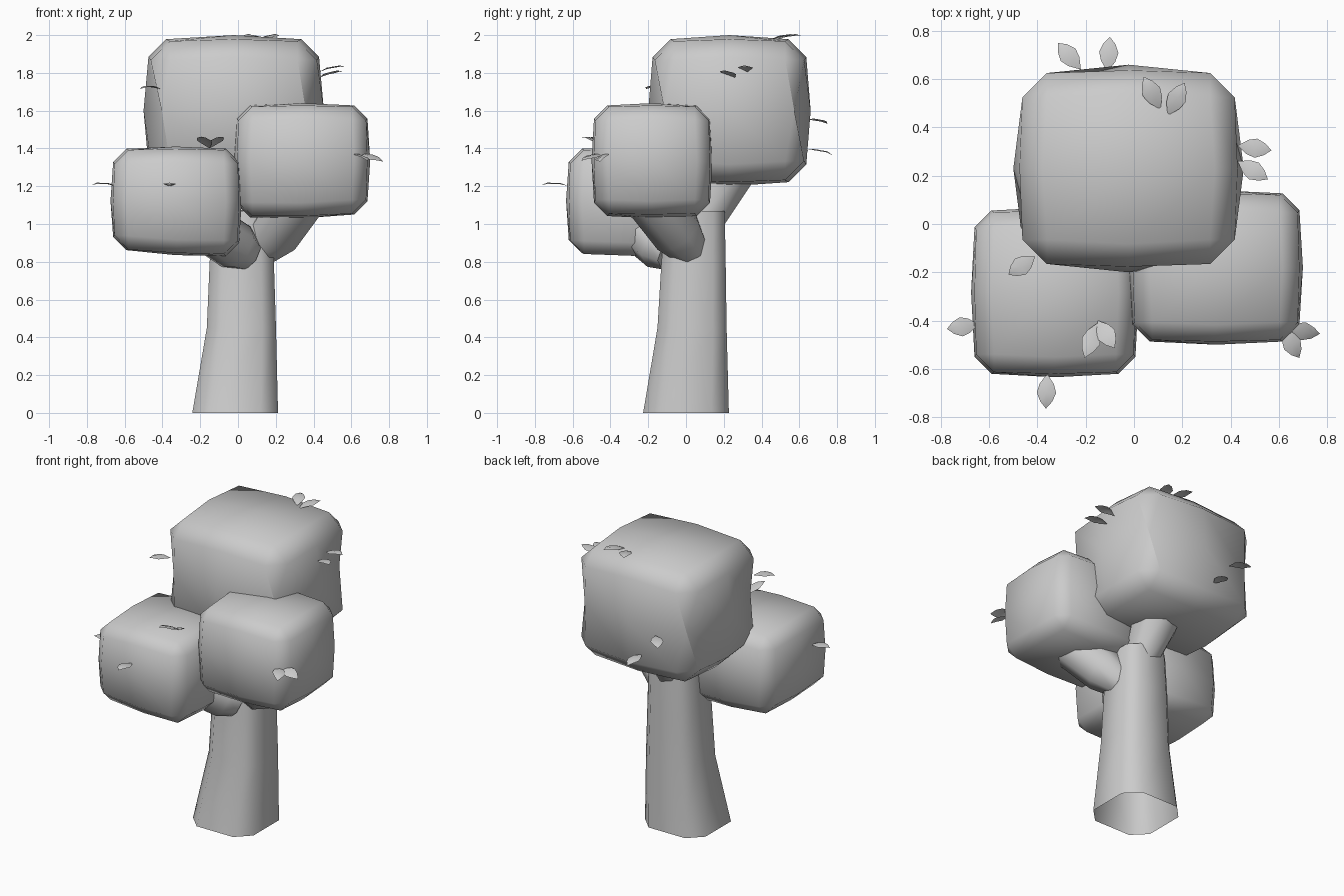
import bpy, bmesh, math
from mathutils import Vector

cube = bpy.data.objects.get("Cube")
if cube:
    bpy.data.objects.remove(cube, do_unlink=True)

# One plain grey for the whole tree
GREY = (0.6, 0.6, 0.6, 1.0)
grey = bpy.data.materials.new("plain_grey")
grey.use_nodes = True
grey.diffuse_color = GREY
grey.node_tree.nodes["Principled BSDF"].inputs["Base Color"].default_value = GREY


def finish(name, bm, angle):
    """Turn a bmesh into a smooth-shaded object."""
    mesh = bpy.data.meshes.new(name)
    bm.to_mesh(mesh)
    bm.free()
    mesh.materials.append(grey)
    obj = bpy.data.objects.new(name, mesh)
    bpy.context.collection.objects.link(obj)
    bpy.ops.object.select_all(action="DESELECT")
    obj.select_set(True)
    bpy.context.view_layer.objects.active = obj
    bpy.ops.object.shade_smooth_by_angle(angle=math.radians(angle))


def tube(name, rings, axis=None, flat=0.42, capped=True):
    """Loft a chamfered square through rings of (centre, half width)."""
    bm = bmesh.new()
    axis = axis or Vector(rings[-1][0]) - Vector(rings[0][0])
    turn = axis.to_track_quat("Z", "Y")
    outline = []
    for i in range(4):
        for side in (-flat, flat):
            c, s = math.cos(i * math.pi / 2), math.sin(i * math.pi / 2)
            outline.append(Vector((c - s * side, s + c * side, 0)))
    loops = [[bm.verts.new(Vector(centre) + turn @ (p * half)) for p in outline]
             for centre, half in rings]
    for low, high in zip(loops, loops[1:]):
        for i in range(8):
            j = (i + 1) % 8
            bm.faces.new((low[i], low[j], high[j], high[i]))
    if capped:
        bm.faces.new(loops[0][::-1])
    bm.faces.new(loops[-1])
    finish(name, bm, 50)


def clump(name, low, high, bevel, bulge, slope=0.0):
    """Bulging block of foliage with chamfered edges."""
    low, high = Vector(low), Vector(high)
    centre, half = (low + high) / 2, (high - low) / 2
    bm = bmesh.new()
    bmesh.ops.create_cube(bm, size=2)
    bmesh.ops.subdivide_edges(bm, edges=bm.edges[:], cuts=1, use_grid_fill=True)
    rim = [e for e in bm.edges if e.calc_face_angle(0) > 1]
    for v in bm.verts:
        sign = Vector([round(c) for c in v.co])
        shrink = 1 - bulge * (sum(abs(c) for c in sign) - 1)
        v.co = centre + Vector([s * h * shrink for s, h in zip(sign, half)])
        if sign.z < 0:
            v.co.z -= slope * sign.x
    bmesh.ops.bevel(bm, geom=rim, offset=bevel, segments=1,
                    affect="EDGES", profile=0.5)
    finish(name, bm, 80)


def leaf(name, base, tip, normal=(0, 0, 1), width=0.08):
    """Thin pointed leaf with a slight arch."""
    base, tip, normal = Vector(base), Vector(tip), Vector(normal)
    along = tip - base
    side = along.cross(normal).normalized() * width / 2
    lift = side.cross(along).normalized() * 0.015
    bm = bmesh.new()
    rows = []
    for t, w in ((0.3, 0.75), (0.55, 1), (0.8, 0.62)):
        mid = base + along * t + lift
        rows.append([bm.verts.new(mid + side * w * s - lift * 0.4 * abs(s))
                     for s in (-1, 0, 1)])
    first, last = bm.verts.new(base), bm.verts.new(tip)
    for k in (0, 1):
        bm.faces.new((first, rows[0][k], rows[0][k + 1]))
        for a, b in zip(rows, rows[1:]):
            bm.faces.new((a[k], b[k], b[k + 1], a[k + 1]))
        bm.faces.new((rows[-1][k], last, rows[-1][k + 1]))
    bmesh.ops.recalc_face_normals(bm, faces=bm.faces[:])
    finish(name, bm, 40)


# Trunk, open underneath, and branches
tube("trunk", [((-0.015, 0, 0), 0.227), ((0.018, 0.032, 0.45), 0.183),
               ((0.02, 0.04, 0.8), 0.17), ((0.025, 0.05, 1.07), 0.155)],
     Vector((0, 0, 1)), flat=0.6, capped=False)
tube("top_branch", [((0.03, 0.1, 1.03), 0.1), ((0, 0.23, 1.32), 0.15)])
tube("left_branch", [((0.11, 0.03, 0.86), 0.09), ((0.2, -0.05, 0.96), 0.13),
                     ((0.34, -0.2, 1.15), 0.13)])
tube("right_branch", [((0.05, -0.07, 0.84), 0.09), ((-0.01, -0.13, 0.88), 0.12),
                      ((-0.25, -0.32, 1.04), 0.12)])

# Foliage
clump("top_foliage", (-0.5, -0.2, 1.2), (0.455, 0.66, 2.0), 0.095, 0.053)
clump("left_foliage", (-0.02, -0.5, 1.03), (0.7, 0.14, 1.64), 0.07, 0.04, -0.008)
clump("right_foliage", (-0.675, -0.635, 0.835), (0.02, 0.07, 1.41), 0.07, 0.04, 0.015)

# Leaves, each from base to tip
OUTWARD = (0.4, -0.4, 0.8)
leaves = {
    "back_leaf_upper": ((-0.22, 0.64, 1.55), (-0.315, 0.75, 1.53)),
    "back_leaf_lower": ((-0.11, 0.63, 1.39), (-0.1, 0.775, 1.365)),
    "top_leaf_right": ((0.11, 0.475, 1.975), (0.04, 0.61, 1.995)),
    "top_leaf_left": ((0.14, 0.45, 1.975), (0.21, 0.585, 1.995)),
    "side_leaf_upper": ((0.43, 0.325, 1.805), (0.57, 0.305, 1.83)),
    "side_leaf_lower": ((0.43, 0.26, 1.775), (0.555, 0.185, 1.805)),
    "front_corner_leaf": ((-0.41, -0.135, 1.715), (-0.52, -0.21, 1.715)),
    "left_clump_leaf_outer": ((0.62, -0.425, 1.365), (0.77, -0.455, 1.33), OUTWARD),
    "left_clump_leaf_front": ((0.615, -0.43, 1.365), (0.685, -0.555, 1.335), OUTWARD),
    "right_clump_leaf_outer": ((-0.15, -0.41, 1.4), (-0.205, -0.555, 1.46)),
    "right_clump_leaf_inner": ((-0.15, -0.4, 1.4), (-0.08, -0.515, 1.46)),
    "right_side_leaf": ((-0.645, -0.415, 1.2), (-0.775, -0.435, 1.205)),
    "right_front_leaf": ((-0.36, -0.62, 1.2), (-0.365, -0.765, 1.205)),
}
for name, placing in leaves.items():
    leaf(name, *placing)
